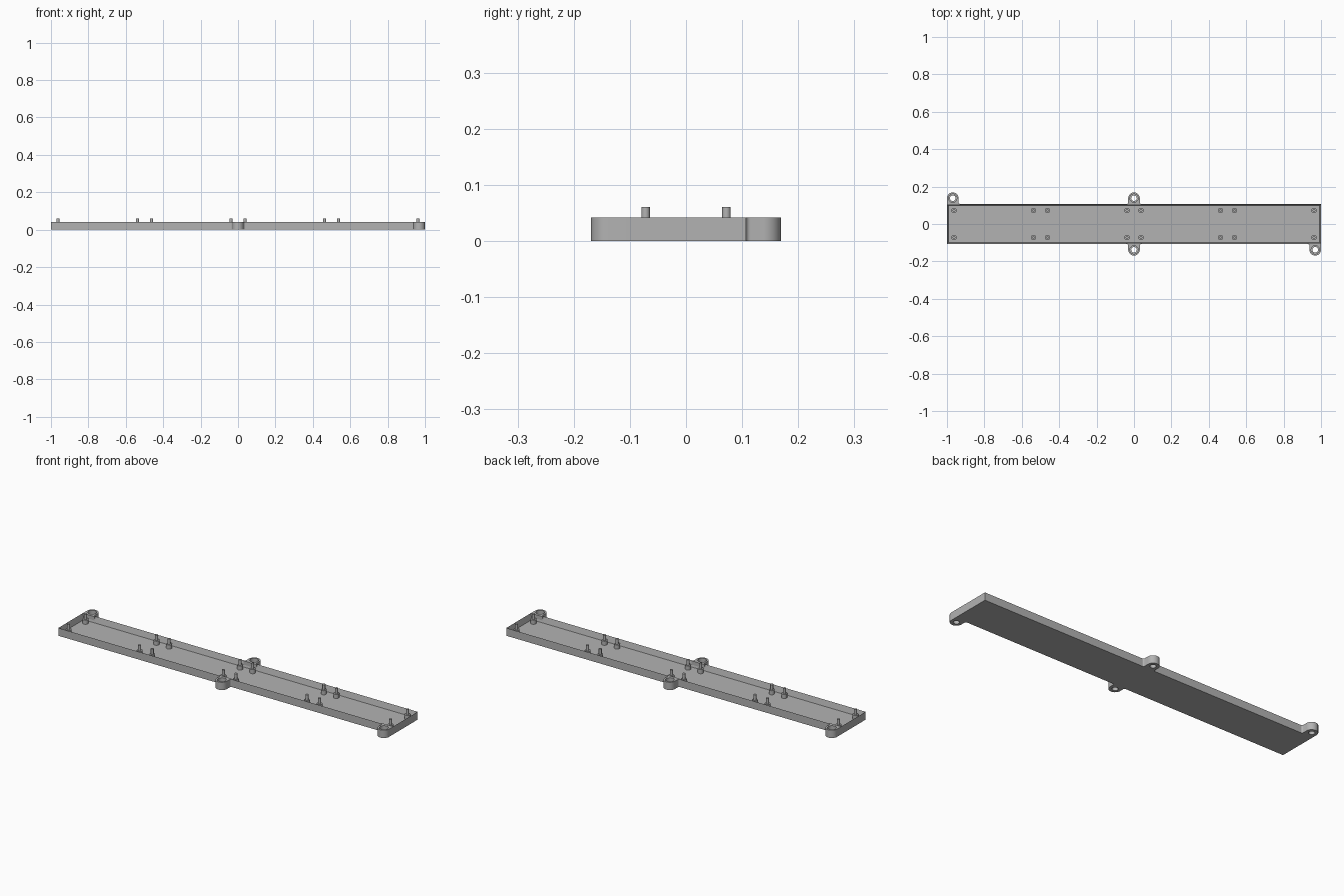
import bpy, bmesh, math

if "Cube" in bpy.data.objects:
    bpy.data.objects.remove(bpy.data.objects["Cube"])

HALF_X, HALF_Y, HEIGHT = 1.0, 0.107, 0.042
WALL, FLOOR = 0.011, 0.01
TAB_R, TAB_Y, FILLET = 0.031, 0.138, 0.008

grey = bpy.data.materials.new("plain grey")
grey.diffuse_color = (0.45, 0.45, 0.45, 1)
grey.use_nodes = True
grey.node_tree.nodes["Principled BSDF"].inputs["Base Color"].default_value = grey.diffuse_color


def finish(ob):
    ob.data.materials.clear()
    ob.data.materials.append(grey)
    bpy.ops.object.select_all(action='DESELECT')
    ob.select_set(True)
    bpy.context.view_layer.objects.active = ob
    bpy.ops.object.shade_smooth_by_angle(angle=math.radians(35))


def from_bmesh(name, bm):
    bmesh.ops.recalc_face_normals(bm, faces=bm.faces)
    me = bpy.data.meshes.new(name)
    bm.to_mesh(me)
    bm.free()
    ob = bpy.data.objects.new(name, me)
    bpy.context.collection.objects.link(ob)
    finish(ob)


def arc(cx, cy, r, a0, a1, n):
    return [(cx + r * math.cos(math.radians(a0 + (a1 - a0) * i / n)),
             cy + r * math.sin(math.radians(a0 + (a1 - a0) * i / n))) for i in range(n + 1)]


def plate(name, loops, z0, z1):
    """Extruded flat plate; loops after the first are holes."""
    cu = bpy.data.curves.new(name, 'CURVE')
    cu.dimensions, cu.fill_mode, cu.extrude = '2D', 'BOTH', (z1 - z0) / 2
    for pts in loops:
        sp = cu.splines.new('POLY')
        sp.points.add(len(pts) - 1)
        for p, (x, y) in zip(sp.points, pts):
            p.co = (x, y, 0, 1)
        sp.use_cyclic_u = True
    ob = bpy.data.objects.new(name, cu)
    bpy.context.collection.objects.link(ob)
    ob.location.z = (z0 + z1) / 2
    bpy.ops.object.select_all(action='DESELECT')
    ob.select_set(True)
    bpy.context.view_layer.objects.active = ob
    bpy.ops.object.convert(target='MESH')
    finish(bpy.context.view_layer.objects.active)


# Open tray: box whose top is inset and pushed down to the floor
bm = bmesh.new()
bmesh.ops.create_cube(bm, size=1)
for v in bm.verts:
    v.co = (v.co.x * 2 * HALF_X, v.co.y * 2 * HALF_Y, (v.co.z + 0.5) * HEIGHT)
bm.normal_update()
top = max(bm.faces, key=lambda f: f.calc_center_median().z)
bmesh.ops.inset_region(bm, faces=[top], thickness=WALL)
bmesh.ops.translate(bm, verts=top.verts, vec=(0, 0, FLOOR - HEIGHT))
from_bmesh("tray", bm)


# Screw tabs: rounded ears with fillets at the wall and a counterbored hole
def tab(name, cx, side, fillet_left, fillet_right):
    wall = HALF_Y
    pts = [(TAB_R, wall - 0.005)]
    if fillet_right:
        pts = [(TAB_R + FILLET, wall - 0.005)]
        pts += arc(TAB_R + FILLET, wall + FILLET, FILLET, 270, 180, 6)
    pts += arc(0, TAB_Y, TAB_R, 0, 180, 24)
    if fillet_left:
        pts += arc(-TAB_R - FILLET, wall + FILLET, FILLET, 0, -90, 6)
        pts.append((-TAB_R - FILLET, wall - 0.005))
    else:
        pts.append((-TAB_R, wall - 0.005))
    # turn by half a circle for the front side
    place = lambda loop: [(cx + side * x, side * y) for x, y in loop]
    outline = place(pts)
    hole = lambda r: place(arc(0, TAB_Y, r, 0, 345, 23))
    plate(name + "_lower", [outline, hole(0.015)], 0, 0.02)
    plate(name + "_upper", [outline, hole(0.022)], 0.02, HEIGHT)


for side, word in ((1, "back"), (-1, "front")):
    tab(word + "_middle_tab", 0, side, True, True)
    tab(word + "_end_tab", -side * (HALF_X - TAB_R), side, False, True)

# Standoffs with locating pins, lathed from a stepped profile
PROFILE = [(0.0145, FLOOR - 0.002), (0.0145, 0.032), (0.0075, 0.032), (0.0075, 0.061)]
N = 20
bm = bmesh.new()
for x in (0.0375, 0.4625, 0.5375, 0.9625):
    for sx in (-1, 1):
        for y in (-0.072, 0.072):
            rings = [[bm.verts.new((sx * x + r * math.cos(2 * math.pi * i / N),
                                    y + r * math.sin(2 * math.pi * i / N), z))
                      for i in range(N)] for r, z in PROFILE]
            for a, b in zip(rings, rings[1:]):
                for i in range(N):
                    j = (i + 1) % N
                    bm.faces.new((a[i], a[j], b[j], b[i]))
            bm.faces.new(rings[-1])
            bm.faces.new(rings[0][::-1])
from_bmesh("standoff_pins", bm)
